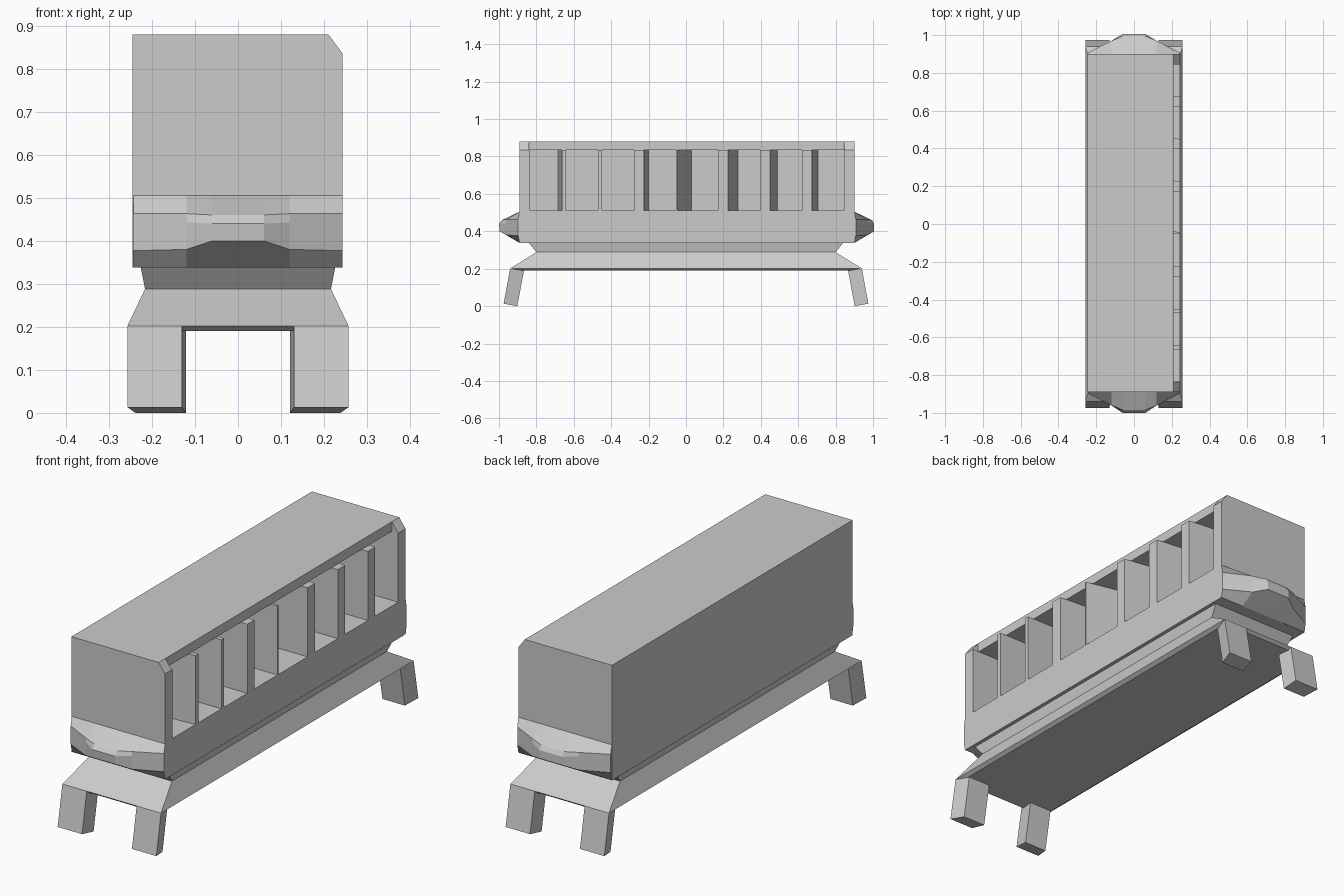
import bpy, bmesh

if "Cube" in bpy.data.objects:
    bpy.data.objects.remove(bpy.data.objects["Cube"])

grey = bpy.data.materials.new("mid_grey")
grey.diffuse_color = (0.6, 0.6, 0.6, 1)
grey.use_nodes = True
grey.node_tree.nodes["Principled BSDF"].inputs["Base Color"].default_value = grey.diffuse_color


def loft(name, rings):
    """Skin matching rings of points and cap both ends."""
    bm = bmesh.new()
    vs = [[bm.verts.new(p) for p in r] for r in rings]
    n = len(rings[0])
    for a, b in zip(vs, vs[1:]):
        for i in range(n):
            j = (i + 1) % n
            bm.faces.new((a[i], a[j], b[j], b[i]))
    bm.faces.new(vs[0])
    bm.faces.new(vs[-1])
    bmesh.ops.recalc_face_normals(bm, faces=bm.faces)
    me = bpy.data.meshes.new(name)
    bm.to_mesh(me)
    bm.free()
    me.materials.append(grey)
    ob = bpy.data.objects.new(name, me)
    bpy.context.collection.objects.link(ob)
    return ob


def rect(x, y0, y1, z):
    return [(-x, y0, z), (x, y0, z), (x, y1, z), (-x, y1, z)]


# Carriage body with one chamfered roof edge
profile = [(-.245, .338), (.243, .338), (.243, .835), (.21, .88), (-.245, .88)]
body = loft("body", [[(x, y, z) for x, z in profile] for y in (-.89, .9)])


def cut(name, plan, z0, z1):
    cutter = loft(name, [[(x, y, z) for x, y in plan] for z in (z0, z1)])
    cutter.hide_render = True
    cutter.hide_viewport = False
    cutter.display_type = 'WIRE'
    m = body.modifiers.new(name, 'BOOLEAN')
    m.operation = 'DIFFERENCE'
    m.solver = 'EXACT'
    m.object = cutter
    return cutter


# Window bays: outer start, outer end, inner start, inner end (along y)
bays = [(-.834, -.663, -.834, -.684), (-.642, -.47, -.642, -.47),
        (-.45, -.278, -.45, -.278), (-.225, -.053, -.2, -.053),
        (-.053 + .008, .171, .03, .171), (.225, .396, .278, .396),
        (.45, .62, .49, .62), (.674, .845, .707, .845)]
cutters = []
for i, (a, b, c, d) in enumerate(bays):
    # carry the bay walls slightly past the outer face
    k = .06 / .343
    a2, b2 = a + (a - c) * k, b + (b - d) * k
    if i == 4:
        a2 = a
    plan = [(-.1, c), (.243, a), (.303, a2), (.303, b2), (.243, b), (-.1, d)]
    cutters.append(cut(f"bay_cutter_{i}", plan, .51, .835))

# Open strip above the bays, beside the roof edge
cutters.append(cut("roof_strip_cutter",
                   [(.21, -.84), (.3, -.84), (.3, .845), (.21, .845)], .835, .95))

# Apply the cuts and drop the cutters
dg = bpy.context.evaluated_depsgraph_get()
cut_mesh = bpy.data.meshes.new_from_object(body.evaluated_get(dg))
body.modifiers.clear()
body.data = cut_mesh
for c in cutters:
    bpy.data.objects.remove(c)

# Faceted noses on both ends: x, bulge, band bottom, band top
stations = [(-.243, .008, .377, .463), (-.12, .07, .38, .463),
            (-.06, .106, .40, .46), (.06, .106, .40, .46),
            (.12, .07, .38, .463), (.243, .008, .377, .463)]
for name, s, y in (("front_nose", -1, -.89), ("back_nose", 1, .9)):
    rings = []
    for x, b, lo, hi in stations:
        tip = .004 if abs(x) < .1 else 0
        rings.append([(x, y - s * .01, .338), (x, y, .338), (x, y + s * b, lo),
                      (x, y + s * (b + (0 if y > 0 else tip)), hi - .02),
                      (x, y + s * (b - tip * 3), hi), (x, y, .505),
                      (x, y - s * .01, .505)])
    loft(name, rings)

# Waisted underframe with a flared skirt
loft("underframe", [rect(.24, -.925, .925, .19), rect(.257, -.94, .94, .202),
                    rect(.216, -.8, .8, .288), rect(.226, -.84, .84, .338)])

# Four splayed feet
for fb, s in (("front", -1), ("back", 1)):
    for lr, m in (("left", -1), ("right", 1)):
        top = [(m * .257, s * .94, .202), (m * .13, s * .94, .202),
               (m * .121, s * .866, .192), (m * .238, s * .866, .192)]
        low = [(m * .257, s * .975, .013), (m * .13, s * .975, .013),
               (m * .121, s * .902, 0), (m * .238, s * .902, 0)]
        loft(f"{fb}_{lr}_foot", [low, top])
